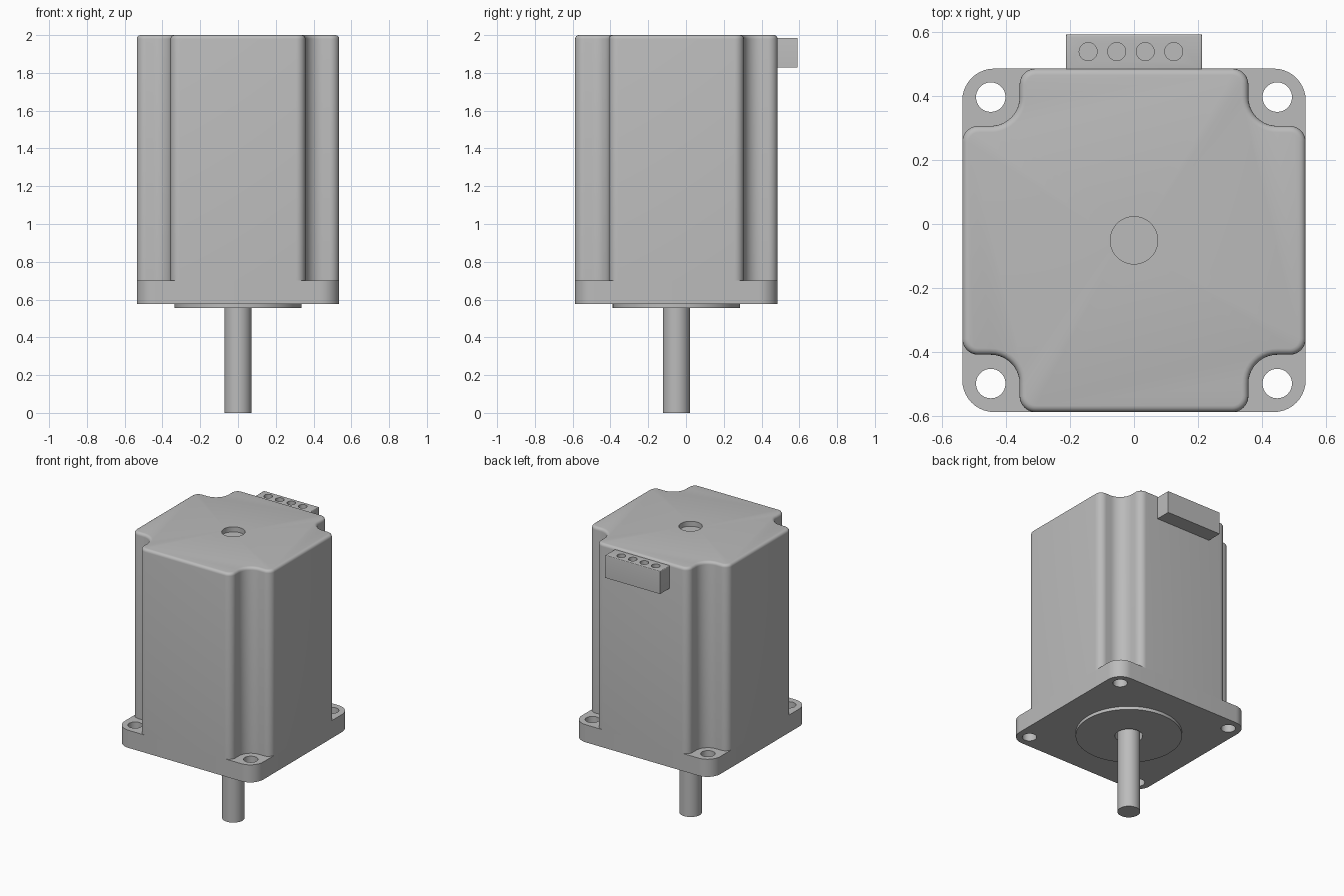
import bpy, bmesh, math
from mathutils import Vector

cube = bpy.data.objects.get("Cube")
if cube:
    bpy.data.objects.remove(cube, do_unlink=True)

CY = -0.051        # motor axis in y
HALF = 0.536       # half width of the square frame
NOTCH = 0.357      # where the corner reliefs begin
BOLT = 0.447       # bolt hole offset from the axis

grey = bpy.data.materials.new("satin grey")
grey.use_nodes = True
grey.diffuse_color = (0.5, 0.5, 0.5, 1)
grey.node_tree.nodes["Principled BSDF"].inputs["Base Color"].default_value = (0.5, 0.5, 0.5, 1)


def finish(name, bm):
    bmesh.ops.recalc_face_normals(bm, faces=bm.faces[:])
    mesh = bpy.data.meshes.new(name)
    bm.to_mesh(mesh)
    bm.free()
    mesh.materials.append(grey)
    obj = bpy.data.objects.new(name, mesh)
    bpy.context.collection.objects.link(obj)
    return obj


def prism(outline, z0, z1, top_round=0):
    """Extrude an outline upward, optionally rounding its top rim."""
    bm = bmesh.new()
    base = bm.faces.new([bm.verts.new((x, y, z0)) for x, y in outline])
    made = bmesh.ops.extrude_face_region(bm, geom=[base])["geom"]
    bmesh.ops.translate(bm, vec=(0, 0, z1 - z0),
                        verts=[v for v in made if isinstance(v, bmesh.types.BMVert)])
    if not base.is_valid or len(bm.faces) < len(outline) + 2:
        bm.faces.new([v for v in bm.verts if v.co.z == z0])
    if top_round:
        rim = [e for e in bm.edges if all(abs(v.co.z - z1) < 1e-5 for v in e.verts)]
        bmesh.ops.bevel(bm, geom=rim, offset=top_round, segments=4,
                        profile=0.5, affect='EDGES', clamp_overlap=False)
    return bm


def rounded(corners, steps=10):
    """Round each (x, y, radius) corner of a polygon."""
    out = []
    for i, (x, y, r) in enumerate(corners):
        p = Vector((x, y))
        a = (Vector(corners[i - 1][:2]) - p).normalized() * r
        b = (Vector(corners[(i + 1) % len(corners)][:2]) - p).normalized() * r
        for k in range(steps + 1):
            t = k / steps * math.pi / 2
            q = p + a * (1 - math.sin(t)) + b * (1 - math.cos(t))
            out.append((q.x, q.y + CY))
    return out


def disc(x, y, r, n=48):
    return [(x + r * math.cos(math.tau * i / n), y + r * math.sin(math.tau * i / n))
            for i in range(n)]


def drill(obj, x, y, r, z0, z1):
    """Cut a round hole and discard the cutter."""
    cutter = finish("drill_helper", prism(disc(x, y, r), z0, z1))
    cutter.hide_render = True
    mod = obj.modifiers.new("hole", 'BOOLEAN')
    mod.operation, mod.solver, mod.object = 'DIFFERENCE', 'EXACT', cutter
    bpy.context.view_layer.objects.active = obj
    bpy.ops.object.modifier_apply(modifier=mod.name)
    bpy.data.objects.remove(cutter, do_unlink=True)


def smooth(obj):
    bpy.ops.object.select_all(action='DESELECT')
    obj.select_set(True)
    bpy.context.view_layer.objects.active = obj
    bpy.ops.object.shade_smooth_by_angle(angle=math.radians(30))


# Body: square with a scooped relief at each corner, repeated by rotation
quarter = [(HALF, NOTCH, 0.05), (NOTCH, NOTCH, 0.09), (NOTCH, HALF, 0.05)]
corners = []
for turn in range(4):
    for x, y, r in quarter:
        for _ in range(turn):
            x, y = -y, x
        corners.append((x, y, r))
body = finish("motor_body", prism(rounded(corners), 0.70, 2.0, top_round=0.02))
drill(body, 0, CY, 0.074, 1.965, 2.1)

# Mounting flange with four bolt holes
square = [(HALF, -HALF, 0.1), (HALF, HALF, 0.1), (-HALF, HALF, 0.1), (-HALF, -HALF, 0.1)]
flange = finish("mounting_flange", prism(rounded(square), 0.577, 0.70))
for sx in (-1, 1):
    for sy in (-1, 1):
        drill(flange, sx * BOLT, CY + sy * BOLT, 0.046, 0.5, 0.8)
drill(flange, 0, CY, 0.088, 0.5, 0.61)

# Raised pilot ring around the shaft
pilot = finish("pilot_ring", prism(disc(0, CY, 0.337, 96), 0.555, 0.577))
drill(pilot, 0, CY, 0.088, 0.5, 0.65)

# Output shaft
shaft = finish("output_shaft", prism(disc(0, CY, 0.072), 0, 0.61))

# Cable connector with four sockets
block = [(-0.213, 0.48), (0.213, 0.48), (0.213, 0.591), (-0.213, 0.591)]
connector = finish("cable_connector", prism(block, 1.828, 1.986, top_round=0.006))
for i in range(4):
    drill(connector, -0.143 + i * 0.089, 0.538, 0.028, 1.95, 2.1)

for part in (body, flange, pilot, shaft, connector):
    smooth(part)
